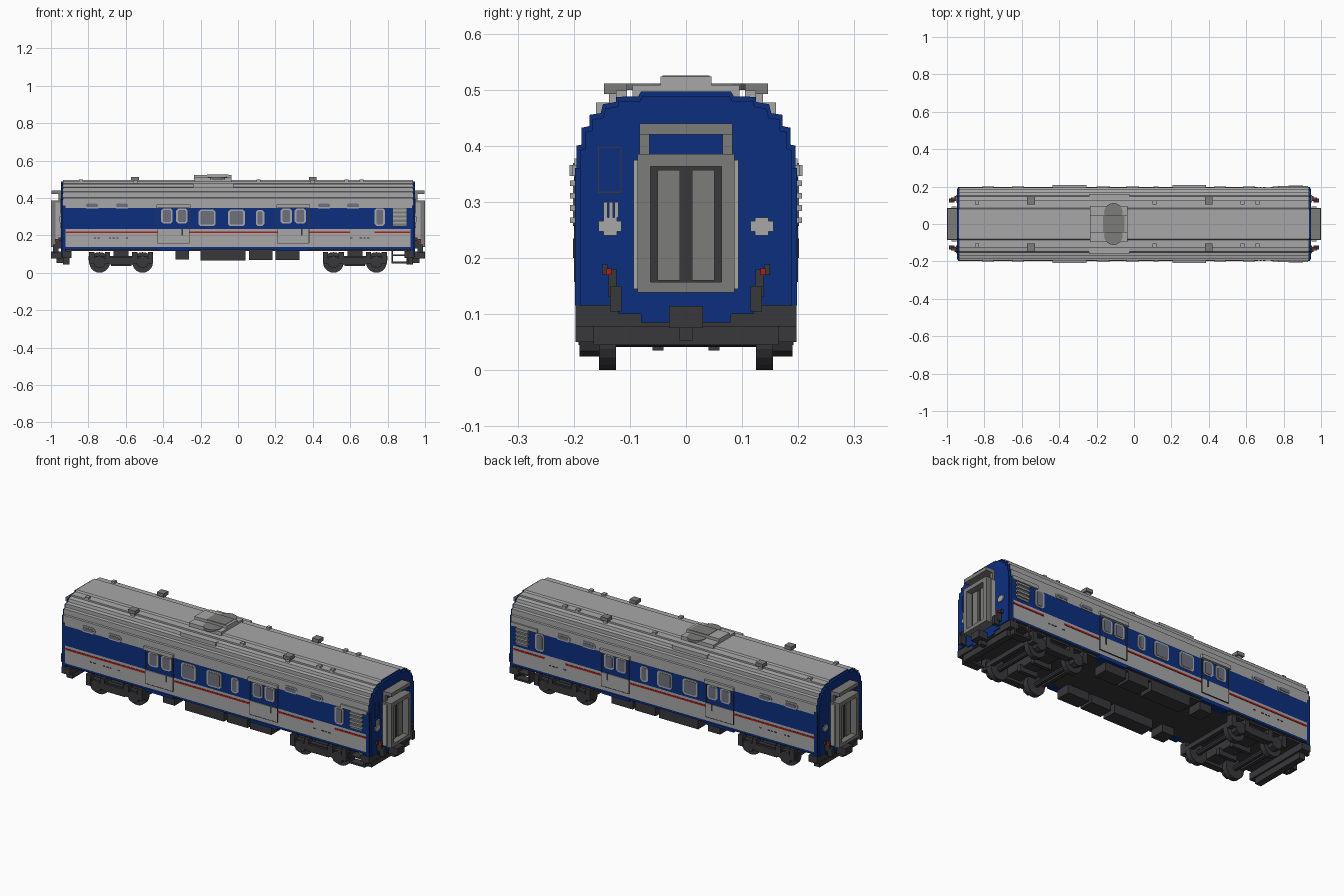
import bpy, bmesh, math
from mathutils import Matrix

cube = bpy.data.objects.get("Cube")
if cube:
    bpy.data.objects.remove(cube, do_unlink=True)


def material(name, r, g, b):
    m = bpy.data.materials.new(name)
    m.use_nodes = True
    m.diffuse_color = (r, g, b, 1)
    m.node_tree.nodes["Principled BSDF"].inputs["Base Color"].default_value = (r, g, b, 1)
    return m


grey = material("light grey", .39, .39, .39)
mid = material("mid grey", .2, .2, .195)
dark = material("near black", .04, .038, .043)
blue = material("deep blue", .004, .028, .21)
red = material("red", .45, .012, .01)
glass = material("smoky glass", .16, .16, .21)


def finish(name, bm, *mats):
    bmesh.ops.recalc_face_normals(bm, faces=bm.faces)
    mesh = bpy.data.meshes.new(name)
    bm.to_mesh(mesh)
    bm.free()
    for m in mats:
        mesh.materials.append(m)
    obj = bpy.data.objects.new(name, mesh)
    bpy.context.collection.objects.link(obj)
    return obj


def mirrored(bm, mirror):
    # copy the geometry across the listed axes
    for axis in mirror:
        scale = Matrix.Diagonal((-1 if axis == "x" else 1, -1 if axis == "y" else 1, 1, 1))
        copy = bmesh.ops.duplicate(bm, geom=bm.verts[:] + bm.edges[:] + bm.faces[:])
        verts = [v for v in copy["geom"] if isinstance(v, bmesh.types.BMVert)]
        bmesh.ops.transform(bm, matrix=scale, verts=verts)


def boxes(name, mat, ranges, mirror=""):
    bm = bmesh.new()
    for x0, x1, y0, y1, z0, z1 in ranges:
        place = Matrix.Translation(((x0 + x1) / 2, (y0 + y1) / 2, (z0 + z1) / 2))
        size = Matrix.Diagonal((x1 - x0, y1 - y0, z1 - z0, 1))
        bmesh.ops.create_cube(bm, size=1, matrix=place @ size)
    mirrored(bm, mirror)
    return finish(name, bm, mat)


def cylinders(name, mat, centres, radius, depth, axis="y", mirror="", sides=16):
    bm = bmesh.new()
    turn = Matrix.Rotation(math.pi / 2, 4, "X") if axis == "y" else Matrix()
    for c in centres:
        bmesh.ops.create_cone(bm, cap_ends=True, segments=sides, radius1=radius, radius2=radius,
                              depth=depth, matrix=Matrix.Translation(c) @ turn)
    mirrored(bm, mirror)
    return finish(name, bm, mat)


def side_plates(name, mat, rects, outer, cut):
    # wall plates with clipped corners, on both sides of the car
    bm = bmesh.new()
    for x, z, w, h in rects:
        a, b = w / 2, h / 2
        outline = [(a - cut, -b), (a, cut - b), (a, b - cut), (a - cut, b),
                   (cut - a, b), (-a, b - cut), (-a, cut - b), (cut - a, -b)]
        face = bm.faces.new([bm.verts.new((x + p, -WALL + .002, z + q)) for p, q in outline])
        out = bmesh.ops.extrude_face_region(bm, geom=[face])
        for v in out["geom"]:
            if isinstance(v, bmesh.types.BMVert):
                v.co.y = -outer
    mirrored(bm, "y")
    return finish(name, bm, mat)


WALL = .195
half = [(WALL, .125), (WALL, .137), (WALL, .235), (WALL, .345), (WALL, .4), (.186, .402), (.186, .432),
        (.172, .435), (.172, .455), (.152, .458), (.148, .474), (.125, .478), (.125, .487),
        (.085, .488), (.08, .497)]
section = half + [(-y, z) for y, z in reversed(half)]


def extrude_section(points, x0, x1):
    bm = bmesh.new()
    rings = [[bm.verts.new((x, y, z)) for y, z in points] for x in (x0, x1)]
    n = len(points)
    for i in range(n):
        j = (i + 1) % n
        bm.faces.new((rings[0][i], rings[0][j], rings[1][j], rings[1][i]))
    for ring in rings:
        bm.faces.new(ring)
    return bm


# Body shell, coloured by height: skirt, lower panel, blue band, roof
bm = extrude_section(section, -.935, .935)
bmesh.ops.recalc_face_normals(bm, faces=bm.faces)
for f in bm.faces:
    z = f.calc_center_median().z
    if f.normal.z < -.9:
        f.material_index = 2
    elif abs(f.normal.x) > .9 or z < .135 or .235 < z < .345:
        f.material_index = 1
finish("body_shell", bm, grey, blue, dark)

# Blue end walls with a lowered centre apron
arch = [(y * .97, z - .008 if z > .2 else z - .01) for y, z in section]
for side, name in ((1, "left_end_wall"), (-1, "right_end_wall")):
    finish(name, extrude_section(arch, side * .92, side * .947), blue)
boxes("end_apron", blue, [(.925, .947, -.12, .12, .1, .13), (.925, .947, -.08, .08, .085, .11)], "x")
boxes("corner_posts", blue, [(.922, .94, .18, .198, .115, .36)], "xy")

# Red waist stripe
boxes("waist_stripe", red, [(-.92, .6, .19, .1975, .212, .221), (.73, .92, .19, .1975, .212, .221)], "y")

# Side windows: frames and panes
door_windows = [(x, .303, .062, .08) for x in (-.38, -.3, .258, .333)]
wide_windows = [(-.165, .293, .092, .088), (-.008, .293, .092, .088)]
narrow_windows = [(.118, .293, .046, .085), (.758, .297, .055, .095)]
high_windows = [(x, .36, .085, .034) for x in (-.78, -.62, .46, .615)]
all_windows = door_windows + wide_windows + narrow_windows + high_windows
side_plates("window_frames", grey, all_windows, .199, .011)
side_plates("window_panes", glass, [(x, z, w - .02, h - .016) for x, z, w, h in all_windows], .201, .006)

# Sliding doors: lower panel, blue sill, seams and top rail
door_panels, seams, rails, sills = [], [], [], []
for x in (-.345, .295):
    door_panels.append((x - .083, x + .083, .19, .199, .16, .235))
    for e in (-.085, .083):
        seams.append((x + e, x + e + .003, .19, .2, .16, .345))
    seams.append((x - .085, x + .085, .19, .2, .157, .16))
    seams.append((x + .043, x + .05, .19, .201, .2, .235))
    rails.append((x - .09, x + .09, .19, .208, .346, .366))
    sills.append((x - .085, x + .085, .15, .197, .115, .13))
boxes("door_lower_panels", grey, door_panels, "y")
boxes("door_seams", dark, seams, "y")
boxes("door_rails", grey, rails, "y")
boxes("door_sills", blue, sills, "y")
boxes("side_marking_dashes", dark, [(x, x + .012, .19, .197, .182, .187)
                                    for x in (-.77, -.75, -.69, -.67, -.65, -.6, .6, .65, .67, .69)], "y")

# Louvred grille near the left end
boxes("grille_backing", mid, [(.83, .9, .19, .199, .25, .345)], "y")
boxes("grille_slats", grey, [(.826, .904, .19, .207, z, z + .01) for z in (.262, .284, .306, .328)], "y")
boxes("grille_rail", grey, [(.77, .93, .19, .203, .346, .366)], "y")

# Roof unit with fans
boxes("roof_unit", grey, [(-.235, -.035, -.095, .095, .46, .508), (-.235, -.035, -.045, .045, .5, .523),
                          (-.24, -.025, -.16, .16, .45, .477)])
cylinders("roof_fans", mid, [(-.11, .062, .505)], .05, .012, "z", "y")
boxes("roof_grille", mid, [(-.165, -.05, -.042, .042, .52, .525)])

# Roof vents
vent_x = (-.55, .4)
boxes("vent_stems", grey, [(x - .012, x + .012, .113, .137, .475, .495) for x in vent_x], "y")
boxes("vent_caps", mid, [(x - .021, x + .021, .105, .146, .492, .511) for x in vent_x], "y")
boxes("small_vents", grey, [(x - .01, x + .01, .105, .125, .48, .498) for x in (-.84, .11, .58, .66)], "y")

# Gangway at each end: frame, hood and double door
boxes("gangway_frame", mid, [(.94, 1, .063, .086, .14, .385), (.94, 1, -.086, -.063, .14, .385),
                             (.94, 1, -.086, .086, .363, .385), (.94, 1, -.086, .086, .138, .157)], "x")
boxes("gangway_rim", grey, [(.95, .975, .08, .094, .145, .375)], "xy")
boxes("gangway_hood", mid, [(.94, .998, -.083, .083, .42, .44), (.94, .96, .065, .083, .385, .425),
                            (.94, .96, -.083, -.065, .385, .425)], "x")
boxes("gangway_back", dark, [(.94, .965, -.065, .065, .15, .37)], "x")
boxes("gangway_doors", mid, [(.96, .973, .011, .051, .16, .357)], "xy")

# End fittings: lamp plates, hoses, hatch outline
boxes("lamp_plates", grey, [(.945, .953, .123, .147, .24, .272), (.945, .953, .115, .156, .247, .266)], "xy")
boxes("grab_steps", grey, [(.945, .955, y, y + .007, .272, .3) for y in (-.147, -.137, -.127)], "x")
hatch = [(.945, .949, y, y + .002, .316, .396) for y in (-.157, -.117)]
hatch += [(.945, .949, -.157, -.115, z, z + .002) for z in (.316, .396)]
boxes("hatch_outline", dark, hatch, "x")
boxes("brake_hoses", dark, [(.945, .975, .124, .138, .13, .18), (.96, .99, .115, .135, .105, .15),
                            (.945, .96, .14, .15, .17, .188)], "xy")
boxes("hose_taps", red, [(.95, .978, .133, .142, .17, .181)], "xy")

# End beams and couplers
boxes("end_beams", dark, [(.89, .942, -.197, .197, .078, .115), (.9, .935, -.165, .165, .045, .08)], "x")
boxes("couplers", dark, [(.9, 1, -.03, .03, .075, .114), (.9, .97, -.012, .012, .053, .08)], "x")

# Boarding steps under the left end
boxes("boarding_steps", dark, [(.82, .915, .15, .197, .05, .06), (.82, .828, .16, .197, .05, .13),
                               (.907, .915, .16, .197, .05, .13), (.82, .915, .15, .197, .09, .097)], "y")

# Underfloor equipment
boxes("floor_pan", dark, [(-.92, .92, -.18, .18, .115, .127)])
boxes("equipment_boxes", dark, [(-.335, -.262, .1, .18, .072, .12), (-.2, .04, .1, .18, .065, .12),
                                (.06, .185, .1, .18, .068, .12), (.2, .33, .1, .18, .068, .12)], "y")

# Bogies: wheels, axles, side frames and bolster, mirrored to both ends
axles = (.51, .74)
cylinders("wheels", dark, [(x, .14, .055) for x in axles], .055, .03, "y", "xy", 20)
cylinders("axles", dark, [(x, 0, .055) for x in axles], .014, .3, "y", "x", 10)
cylinders("axle_boxes", dark, [(x, .172, .058) for x in axles], .034, .035, "y", "xy", 8)
boxes("bogie_frames", dark, [(.455, .8, .157, .18, .065, .09), (.56, .69, .155, .192, .045, .085)], "xy")
boxes("axle_springs", dark, [(x + s - .014, x + s + .014, .157, .192, .05, .112)
                             for x in axles for s in (-.042, .042)], "xy")
boxes("bolsters", dark, [(.585, .665, -.16, .16, .06, .118), (.455, .475, -.16, .16, .06, .085),
                         (.775, .795, -.16, .16, .06, .085)], "x")
boxes("brake_blocks", dark, [(.57, .68, .04, .06, .035, .07)], "xy")
